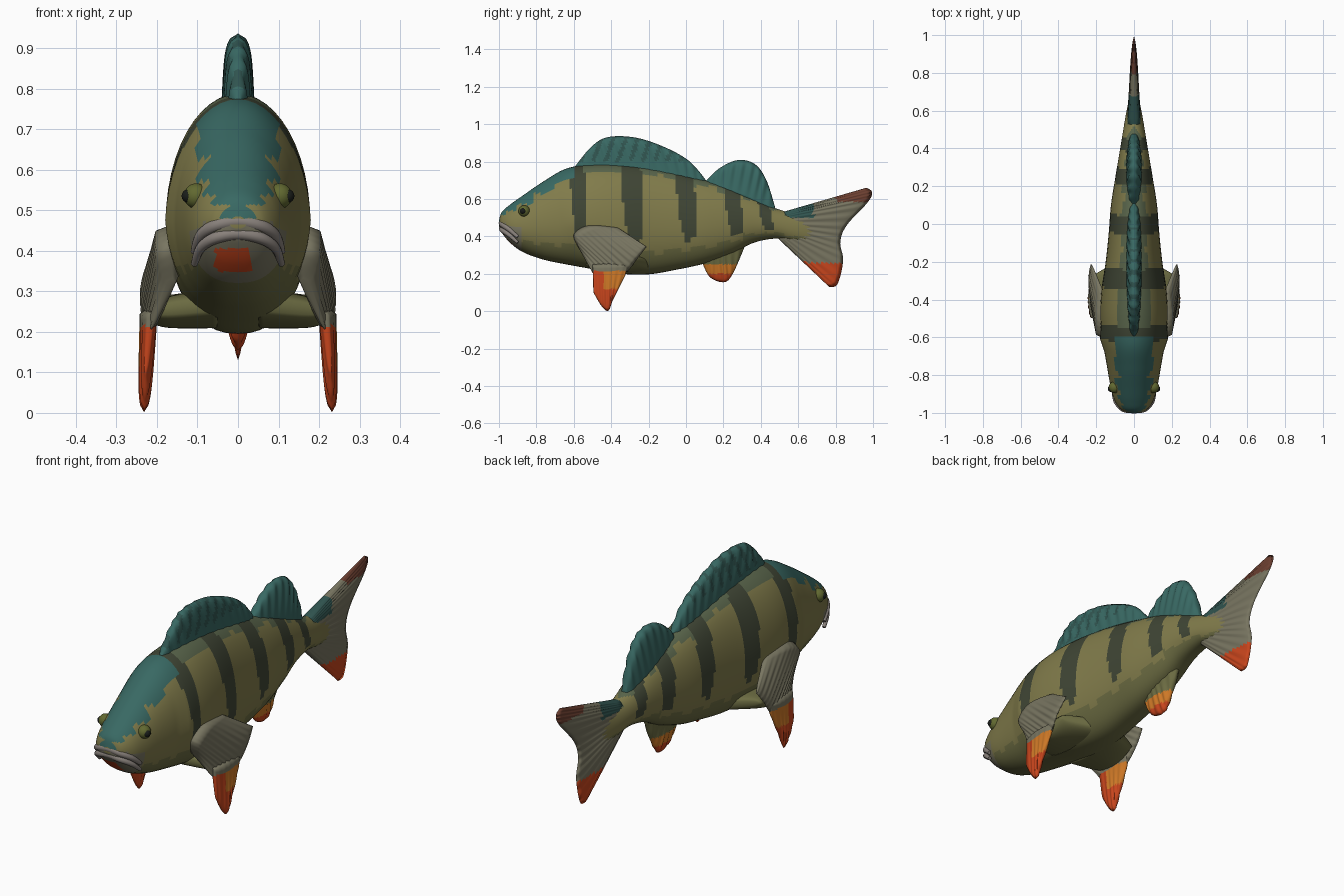
import bpy, bmesh, math
from mathutils import Vector

if "Cube" in bpy.data.objects:
    bpy.data.objects.remove(bpy.data.objects["Cube"])

COLORS = {
    'olive': (.22, .20, .07), 'stripe': (.05, .06, .035), 'teal': (.04, .14, .125),
    'back': (.10, .13, .07), 'belly': (.15, .15, .055), 'red': (.58, .06, .012),
    'orange': (.62, .19, .02), 'grey': (.19, .18, .12), 'lip': (.25, .22, .20),
    'dark': (.01, .012, .01), 'iris': (.12, .14, .03), 'rust': (.15, .05, .03),
    'ray': (.03, .09, .08),
}
NAMES = list(COLORS)
MATS = []
for n in NAMES:
    m = bpy.data.materials.new(n)
    m.diffuse_color = (*COLORS[n], 1)
    m.use_nodes = True
    m.node_tree.nodes["Principled BSDF"].inputs["Base Color"].default_value = m.diffuse_color
    MATS.append(m)


def spline(pts, t):
    """Catmull-Rom point on a list of tuples, t from 0 to 1."""
    n = len(pts) - 1
    i = min(int(t * n), n - 1)
    f = t * n - i
    a, b, c, d = (pts[max(0, min(n, k))] for k in (i - 1, i, i + 1, i + 2))
    return [.5 * (2*q + (r-p)*f + (2*p-5*q+4*r-s)*f*f + (3*q-p-3*r+s)*f**3)
            for p, q, r, s in zip(a, b, c, d)]


def finish(bm, name, color):
    """Weld, orient, colour each face by position and shade smooth."""
    bmesh.ops.remove_doubles(bm, verts=bm.verts, dist=1e-5)
    bmesh.ops.recalc_face_normals(bm, faces=bm.faces)
    for f in bm.faces:
        f.smooth = True
        f.material_index = NAMES.index(color(f.calc_center_median()))
    me = bpy.data.meshes.new(name)
    bm.to_mesh(me)
    bm.free()
    for m in MATS:
        me.materials.append(m)
    ob = bpy.data.objects.new(name, me)
    bpy.context.collection.objects.link(ob)
    return ob


def fin(name, base, tip, t0, t1, rays, color, push=(1, 0, 0), nu=72, nv=16):
    """Closed fin between a root line and an outer line, with ray ridges."""
    bm = bmesh.new()
    push = Vector(push)
    for side in (1, -1):
        grid = []
        for i in range(nu + 1):
            u = i / nu
            a, b = Vector(spline(base, u)), Vector(spline(tip, u))
            row = []
            for j in range(nv + 1):
                v = j / nv
                t = 0
                if 0 < i < nu and 0 < j < nv:
                    t = (t0 + (t1 - t0) * v) * math.sin(math.pi * u) ** .35
                    t *= math.sqrt(1 - v**8) * (1 + .2 * math.cos(2 * math.pi * rays * u) * v)
                row.append(bm.verts.new(a.lerp(b, v) + push * side * t))
            grid.append(row)
        for i in range(nu):
            for j in range(nv):
                bm.faces.new((grid[i][j], grid[i+1][j], grid[i+1][j+1], grid[i][j+1]))
    return finish(bm, name, color)


# Body sections: y, top z, bottom z, half width
SECTIONS = [
    (-1.0, .485, .455, .02), (-.985, .53, .42, .065), (-.94, .57, .365, .10),
    (-.87, .62, .315, .122), (-.76, .695, .275, .142), (-.64, .762, .25, .162),
    (-.5, .785, .225, .178), (-.35, .785, .20, .172), (-.2, .77, .197, .150),
    (-.05, .74, .222, .134), (.1, .70, .255, .122), (.24, .66, .305, .10),
    (.36, .61, .365, .08), (.48, .55, .388, .06), (.58, .522, .37, .043),
    (.67, .51, .36, .024), (.74, .47, .39, .004)]


def body_color(c):
    x, y, z = c
    sec = min(SECTIONS, key=lambda s: abs(s[0] - y))
    k = (z - sec[2]) / (sec[1] - sec[2])
    if y < -.9 and -.055 < x < .03 and .35 < z < .405:
        return 'red'
    if y < -.6 and k > .84 and abs(x) < .1:
        return 'teal'
    for y0, w in ((-.57, .04), (-.28, .055), (.01, .05), (.26, .042), (.43, .035)):
        if k > .3 and abs(y - y0 + .04 * (k - .6)) < w * min(1, .35 + k):
            return 'stripe'
    if k > .93:
        return 'back'
    if y < -.88 and k < .45:
        return 'grey'
    return 'belly' if k < .2 else 'olive'


bm = bmesh.new()
N, M = 150, 48
rings = []
for i in range(N + 1):
    y, top, bot, w = spline(SECTIONS, i / N)
    mid = bot + (top - bot) * .44
    ring = []
    for j in range(M):
        a = 2 * math.pi * j / M
        s, c = math.sin(a), math.cos(a)
        # fuller below the middle line, gill cover bulge at the side
        x = math.copysign(abs(c) ** (1 if s > 0 else .82), c) * w
        x *= 1 + .08 * max(0, 1 - abs(y + .61) / .07) * (1 - abs(s))
        ring.append(bm.verts.new((x, y, mid + s * (top - mid if s > 0 else mid - bot))))
    rings.append(ring)
for r, q in zip(rings, rings[1:]):
    for j in range(M):
        bm.faces.new((r[j], r[(j+1) % M], q[(j+1) % M], q[j]))
bm.faces.new(rings[0])
bm.faces.new(rings[-1])
finish(bm, 'body', body_color)


def flat(*yz):
    return [(0, y, z) for y, z in yz]


# Fins on the centre line
fin('front_dorsal_fin',
    flat((-.60, .74), (-.48, .75), (-.35, .75), (-.2, .735), (-.06, .70), (.04, .68), (.11, .66)),
    flat((-.60, .765), (-.51, .875), (-.42, .93), (-.27, .928), (-.11, .875), (.02, .80), (.115, .69)),
    .042, .026, 13,
    lambda c: 'ray' if math.sin((c.y - .35 * c.z) * 95) > .45 and c.z > .8 else 'teal')
fin('rear_dorsal_fin',
    flat((.09, .66), (.17, .65), (.25, .62), (.33, .59), (.40, .56), (.48, .53)),
    flat((.10, .69), (.18, .765), (.28, .808), (.37, .785), (.43, .70), (.475, .56)),
    .042, .026, 9, lambda c: 'teal')
fin('tail_fin',
    flat((.48, .40), (.50, .43), (.50, .46), (.50, .50), (.50, .525)),
    flat((.765, .13), (.81, .145), (.84, .27), (.825, .37), (.86, .46), (.97, .58), (.995, .635), (.965, .66)),
    .04, .012, 16,
    lambda c: 'red' if c.z < .26 else 'rust' if c.y > .8 and c.z > .585
    else 'ray' if c.y < .68 and c.z > .5 else 'grey')
fin('anal_fin',
    flat((.08, .28), (.15, .30), (.22, .33), (.32, .38)),
    flat((.09, .25), (.13, .18), (.205, .155), (.25, .20), (.31, .335)),
    .04, .014, 7,
    lambda c: 'red' if c.z < .2 else 'orange' if c.z < .25 else 'belly')

# Paired fins, eyes and belly webs
for s, side in ((1, 'left'), (-1, 'right')):
    def mir(*pts):
        return [(s * x, y, z) for x, y, z in pts]
    fin(side + '_pectoral_fin',
        mir((.16, -.57, .33), (.17, -.60, .41), (.172, -.52, .46), (.165, -.37, .45)),
        mir((.215, -.50, .205), (.222, -.40, .20), (.228, -.32, .21), (.235, -.26, .28), (.228, -.21, .345)),
        .03, .016, 12, lambda c: 'grey')
    fin(side + '_belly_web',
        mir((.04, -.55, .27), (.04, -.35, .26), (.04, -.17, .25)),
        mir((.218, -.49, .25), (.222, -.38, .245), (.215, -.27, .27)),
        .05, .03, 0, lambda c: 'belly', (0, 0, 1))
    fin(side + '_pelvic_fin',
        mir((.215, -.50, .25), (.22, -.41, .26), (.222, -.31, .25)),
        mir((.228, -.495, .10), (.23, -.45, .025), (.232, -.415, .003), (.232, -.39, .06), (.228, -.325, .19)),
        .022, .013, 6,
        lambda c: 'grey' if c.z > .215 else 'orange' if c.z > .12 and c.y > -.44 else 'red')
    for part, r, off, col in (('eye', .031, 0, 'iris'), ('pupil', .017, .019, 'dark')):
        bm = bmesh.new()
        bmesh.ops.create_uvsphere(bm, u_segments=24, v_segments=14, radius=r)
        bmesh.ops.translate(bm, verts=bm.verts, vec=(s * (.103 + off), -.865 - off * .35, .535))
        finish(bm, side + '_' + part, lambda c: col)

# Lips: two tapered tubes arching round the snout
for name, dz, r in (('upper_lip', .012, .018), ('lower_lip', -.018, .016)):
    cu = bpy.data.curves.new(name, 'CURVE')
    cu.dimensions = '3D'
    cu.bevel_depth = r
    cu.bevel_resolution = 4
    cu.use_fill_caps = True
    sp = cu.splines.new('POLY')
    path = [(-.108, -.90, .385), (-.092, -.945, .425), (-.055, -.978, .45), (0, -.984, .46),
            (.055, -.978, .45), (.092, -.945, .425), (.108, -.90, .385)]
    sp.points.add(32)
    for i, p in enumerate(sp.points):
        x, y, z = spline(path, i / 32)
        p.co = (x, y, z + dz, 1)
        p.radius = .5 + .5 * math.sin(math.pi * i / 32)
    sp.use_smooth = True
    cu.materials.append(MATS[NAMES.index('lip')])
    bpy.context.collection.objects.link(bpy.data.objects.new(name, cu))
